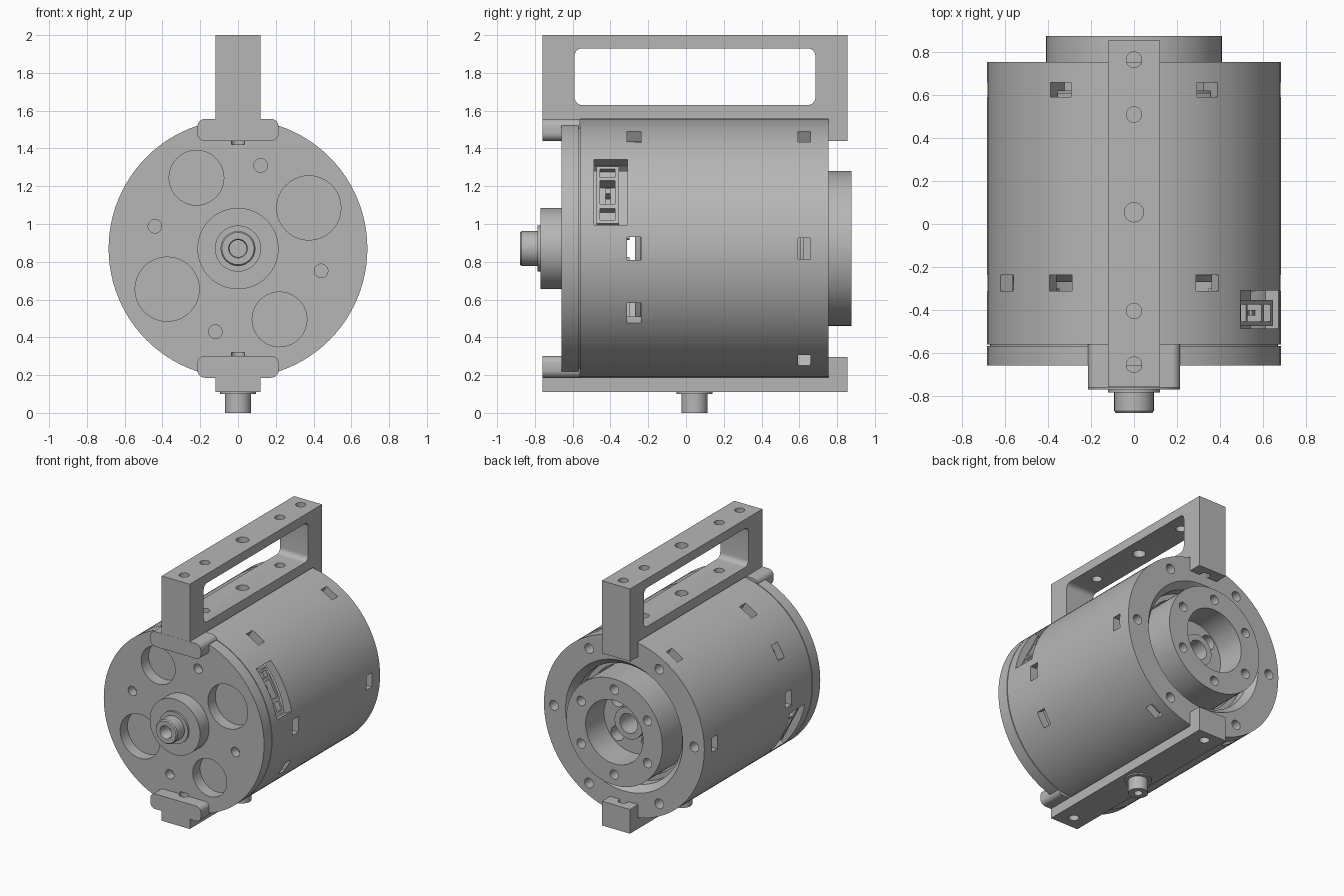
import bpy, bmesh
from math import cos, sin, pi, radians
from mathutils import Matrix, Vector

if "Cube" in bpy.data.objects:
    bpy.data.objects.remove(bpy.data.objects["Cube"], do_unlink=True)

AXIS_Z = 0.87      # height of the motor axis
R = 0.685          # housing radius

grey = bpy.data.materials.new("machined grey")
grey.use_nodes = True
GREY = (0.47, 0.47, 0.47, 1)
grey.diffuse_color = GREY
grey.node_tree.nodes["Principled BSDF"].inputs["Base Color"].default_value = GREY


def finish(name, bm):
    bmesh.ops.remove_doubles(bm, verts=bm.verts, dist=1e-5)
    bmesh.ops.recalc_face_normals(bm, faces=bm.faces)
    mesh = bpy.data.meshes.new(name)
    bm.to_mesh(mesh)
    bm.free()
    mesh.materials.append(grey)
    ob = bpy.data.objects.new(name, mesh)
    bpy.context.collection.objects.link(ob)
    return ob


def lathe(name, profile, steps=96):
    """Spin a closed (radius, y) profile about the motor axis."""
    bm = bmesh.new()
    vs = [bm.verts.new((r, y, AXIS_Z)) for r, y in profile]
    edges = [bm.edges.new((vs[i], vs[i - 1])) for i in range(len(vs))
             if profile[i][0] + profile[i - 1][0] > 0]
    bmesh.ops.spin(bm, geom=vs + edges, cent=(0, 0, AXIS_Z), axis=(0, 1, 0),
                   angle=2 * pi, steps=steps, use_merge=True)
    return finish(name, bm)


def prism(name, pts, axis, lo, hi):
    """Extrude an outline: (y, z) points along x, or (x, z) points along y."""
    bm = bmesh.new()
    place = (lambda a, b: (lo, a, b)) if axis == "x" else (lambda a, b: (a, lo, b))
    face = bm.faces.new([bm.verts.new(place(*p)) for p in pts])
    ext = bmesh.ops.extrude_face_region(bm, geom=[face])
    move = Vector((hi - lo, 0, 0) if axis == "x" else (0, hi - lo, 0))
    bmesh.ops.translate(bm, vec=move,
                        verts=[v for v in ext["geom"] if isinstance(v, bmesh.types.BMVert)])
    return finish(name, bm)


def round_rect(a0, a1, b0, b1, r, n=6):
    pts = []
    corners = [(a1 - r, b1 - r), (a0 + r, b1 - r), (a0 + r, b0 + r), (a1 - r, b0 + r)]
    for k, (a, b) in enumerate(corners):
        for i in range(n + 1):
            t = (k + i / n) * pi / 2
            pts.append((a + r * cos(t), b + r * sin(t)))
    return pts


def rod(name, r, start, end, segs=32):
    """Cylinder between two points."""
    a, b = Vector(start), Vector(end)
    bm = bmesh.new()
    m = Matrix.Translation((a + b) / 2) @ (b - a).to_track_quat("Z", "Y").to_matrix().to_4x4()
    bmesh.ops.create_cone(bm, cap_ends=True, segments=segs, radius1=r, radius2=r,
                          depth=(b - a).length, matrix=m)
    return finish(name, bm)


def radial_box(name, deg, r0, r1, y0, y1, t0, t1):
    """Box at an angle about the axis: radial, axial and tangential ranges."""
    m = Matrix.Translation((0, 0, AXIS_Z)) @ Matrix.Rotation(-radians(deg), 4, "Y")
    m = m @ Matrix.Translation(((r0 + r1) / 2, (y0 + y1) / 2, (t0 + t1) / 2))
    bm = bmesh.new()
    bmesh.ops.create_cube(bm, size=1, matrix=m @ Matrix.Diagonal((r1 - r0, y1 - y0, t1 - t0, 1)))
    return finish(name, bm)


def cut(target, cutters):
    bpy.context.view_layer.objects.active = target
    for c in cutters:
        mod = target.modifiers.new("cut", "BOOLEAN")
        mod.operation, mod.solver, mod.object = "DIFFERENCE", "EXACT", c
        bpy.ops.object.modifier_apply(modifier=mod.name)
        bpy.data.objects.remove(c, do_unlink=True)


def y_hole(x, z, r, y0, y1):
    return rod("hole_cutter", r, (x, y0, z), (x, y1, z), 40)


def ring_holes(count, radius, r, y0, y1, offset=0):
    angles = [radians(offset + 360 * i / count) for i in range(count)]
    return [y_hole(radius * cos(a), AXIS_Z + radius * sin(a), r, y0, y1) for a in angles]


def z_hole(y, r, z0, z1):
    return rod("hole_cutter", r, (0, y, z0), (0, y, z1))


END_HOLES = (-0.655, 0.765)

# Front cap with lightening pockets, screw holes, hub and hollow shaft
cap = lathe("front_cap", [(0, -0.66), (R, -0.66), (R, -0.568), (0.67, -0.568),
                          (0.67, -0.55), (0, -0.55)])
pockets = []
for s in (1, -1):
    for dx, dz, r, depth in ((0.375, 0.215, 0.17, 0.09), (-0.22, 0.375, 0.145, 0.09),
                             (0.12, 0.44, 0.036, 0.07), (-0.44, 0.118, 0.036, 0.07)):
        pockets.append(y_hole(s * dx, AXIS_Z + s * dz, r, -0.7, -0.66 + depth))
pockets += [z_hole(END_HOLES[0], 0.036, 1.42, 1.6), z_hole(END_HOLES[0], 0.036, 0.1, 0.32)]
cut(cap, pockets)
lathe("front_hub", [(0, -0.65), (0.215, -0.65), (0.215, -0.77), (0.122, -0.77),
                    (0.122, -0.785), (0.092, -0.785), (0.092, -0.87), (0.085, -0.88),
                    (0.05, -0.88), (0.045, -0.87), (0.045, -0.78), (0, -0.78)], 64)

# Hollow housing with a rear flange, vent slots and two connector openings
housing = lathe("housing", [(R, -0.562), (R, 0.755), (0.5, 0.755), (0.455, 0.7),
                            (0.455, 0.62), (0.62, 0.62), (0.62, -0.562)])
openings = ring_holes(6, 0.6, 0.037, 0.66, 0.8)
for deg in range(0, 360, 60):
    openings.append(radial_box("slot_cutter", deg, 0.55, 0.8, 0.592, 0.66, -0.055, 0.055))
for deg in (60, 0, -30, 120, 180, 150):
    openings.append(radial_box("slot_cutter", deg, 0.55, 0.8, -0.312, -0.238, -0.06, 0.06))
for deg in (27, 207):
    openings.append(radial_box("port_cutter", deg, 0.5, 0.8, -0.487, -0.31, -0.195, 0.195))
cut(housing, openings)

# Stator winding block inside the housing
lathe("stator_core", [(0.42, -0.25), (0.45, -0.27), (0.57, -0.27), (0.605, -0.24),
                      (0.605, 0.61), (0.42, 0.61)])

# Output rotor with bolt circle, bore and inner windows
rotor = lathe("output_rotor", [(0, -0.26), (0.41, -0.26), (0.41, 0.875), (0.245, 0.875),
                               (0.245, 0.65), (0.12, 0.65), (0.12, 0.7), (0.075, 0.7),
                               (0.075, 0.45), (0, 0.45)])
cut(rotor, ring_holes(6, 0.328, 0.036, 0.78, 0.9, 30)
    + ring_holes(4, 0.185, 0.055, 0.45, 0.68, 45))

# Connectors recessed in the side openings
for side, deg in (("left", 27), ("right", 207)):
    body = radial_box(side + "_connector", deg, 0.5, 0.635, -0.475, -0.355, -0.175, 0.165)
    cut(body, [radial_box("socket_cutter", deg, 0.55, 0.7, -0.455, -0.375, -0.06, 0.08),
               radial_box("socket_cutter", deg, 0.6, 0.7, -0.455, -0.375, 0.1, 0.15),
               radial_box("socket_cutter", deg, 0.59, 0.7, -0.455, -0.375, -0.155, -0.085)])
    for t in (-0.03, 0.03):
        radial_box(side + "_connector_pin", deg, 0.54, 0.61, -0.425, -0.4, t - 0.015, t + 0.015)
    radial_box(side + "_connector_floor", deg, 0.49, 0.51, -0.49, -0.3, -0.2, 0.2)

# Carrying handle with window and vertical holes
handle = prism("handle", [(-0.76, 1.44), (-0.66, 1.44), (-0.66, 1.555), (0.755, 1.555),
                          (0.755, 1.44), (0.855, 1.44), (0.855, 2), (-0.76, 2)],
               "x", -0.12, 0.12)
cut(handle, [prism("window_cutter", round_rect(-0.59, 0.685, 1.63, 1.93, 0.04), "x", -0.2, 0.2)]
    + [z_hole(y, r, 1.5, 2.1) for y, r in ((-0.405, 0.036), (0.055, 0.045), (0.51, 0.036))]
    + [z_hole(y, 0.036, 1.42, 2.1) for y in END_HOLES])

# Lower mounting rail with rear lug
rail = prism("lower_rail", [(-0.76, 0.11), (0.855, 0.11), (0.855, 0.297), (0.755, 0.297),
                            (0.755, 0.187), (-0.66, 0.187), (-0.66, 0.3), (-0.76, 0.3)],
             "x", -0.12, 0.12)
cut(rail, [z_hole(y, 0.036, 0, 0.4) for y in END_HOLES])

# Rounded front clamps above and below
for name, z0, z1 in (("upper_clamp", 1.44, 1.556), ("lower_clamp", 0.186, 0.302)):
    clamp = prism(name, round_rect(-0.215, 0.215, z0, z1, 0.04), "y", -0.761, -0.562)
    cut(clamp, [z_hole(END_HOLES[0], 0.036, z0 - 0.1, z1 + 0.1)])

# Spigot under the rail
rod("spigot_collar", 0.095, (0, 0.045, 0.1), (0, 0.045, 0.12), 48)
spigot = rod("spigot", 0.07, (0, 0.045, 0), (0, 0.045, 0.12), 48)
cut(spigot, [z_hole(0.045, 0.03, -0.05, 0.08)])

# Smooth shading with sharp machined edges
for ob in bpy.context.collection.objects:
    if ob.type == "MESH":
        bpy.ops.object.select_all(action="DESELECT")
        ob.select_set(True)
        bpy.context.view_layer.objects.active = ob
        bpy.ops.object.shade_smooth_by_angle(angle=radians(30))
